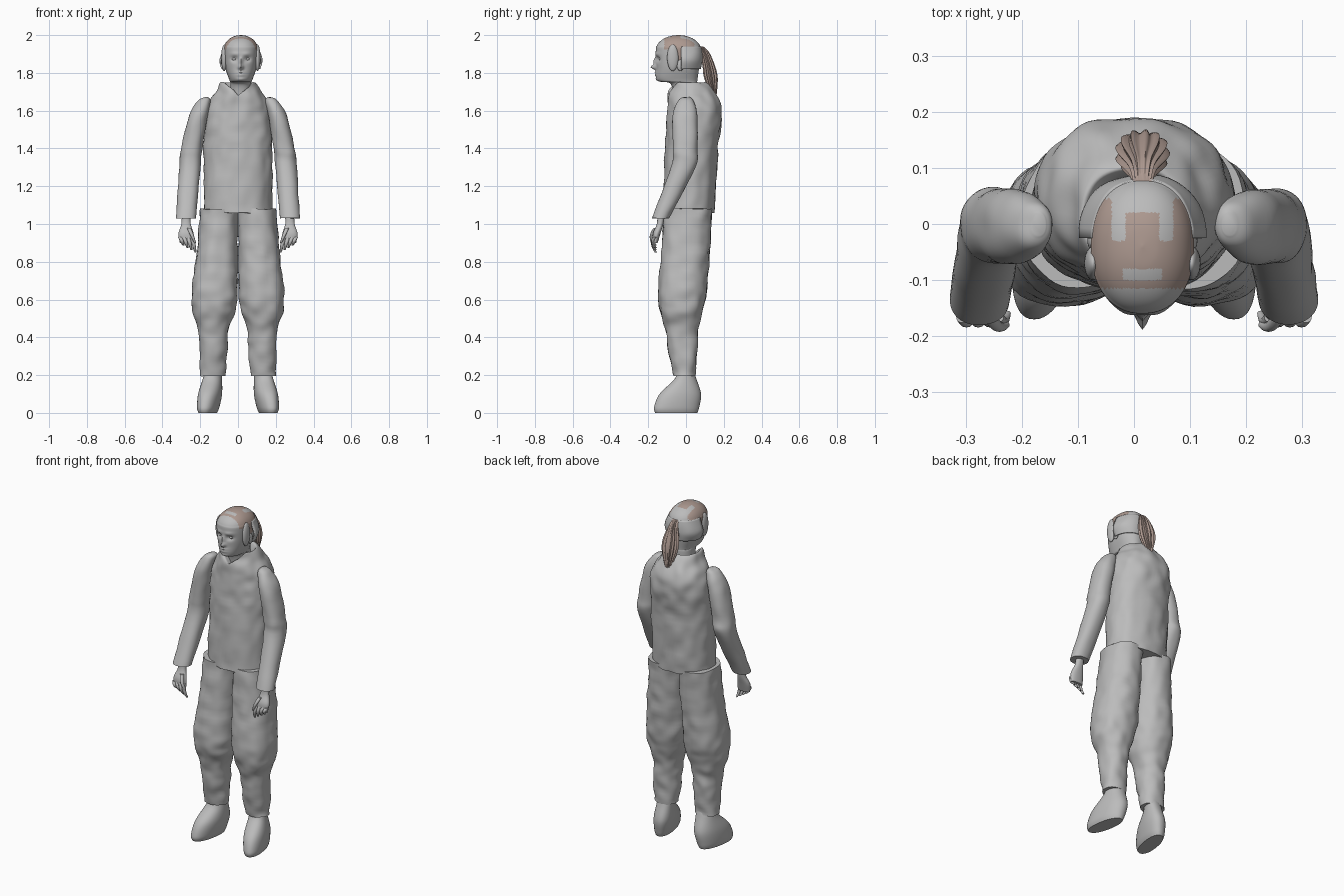
import bpy
import bmesh
from math import cos, sin, pi, exp, copysign, radians
from mathutils import Vector, noise

default_cube = bpy.data.objects.get("Cube")
if default_cube:
    bpy.data.objects.remove(default_cube, do_unlink=True)


def make_material(name, colour):
    mat = bpy.data.materials.new(name)
    mat.use_nodes = True
    mat.diffuse_color = colour
    mat.node_tree.nodes["Principled BSDF"].inputs["Base Color"].default_value = colour
    return mat


GREY = make_material("pale_grey", (0.5, 0.5, 0.5, 1))
BROWN = make_material("brown_hair", (0.42, 0.32, 0.28, 1))
HEAD_X = 0.015


def smooth_rows(rows, steps):
    """Fill in rows between the given ones with a Catmull-Rom curve."""
    result = []
    last = len(rows) - 1
    for i in range(last):
        before, start = rows[max(i - 1, 0)], rows[i]
        end, after = rows[i + 1], rows[min(i + 2, last)]
        for k in range(steps):
            t = k / steps
            result.append([
                b + t / 2 * (c - a + t * (2 * a - 5 * b + 4 * c - d + t * (3 * (b - c) + d - a)))
                for a, b, c, d in zip(before, start, end, after)])
    result.append(rows[last])
    return result


def finish(obj):
    bpy.ops.object.select_all(action="DESELECT")
    obj.select_set(True)
    bpy.context.view_layer.objects.active = obj
    bpy.ops.object.shade_smooth_by_angle(angle=radians(50))


def rounded(value):
    """Push a circle slightly towards a rounded square."""
    return copysign(abs(value) ** 0.9, value)


def loft(name, rows, side=1, seg=48, steps=6, wrinkle=0, flutes=0, shape=None,
         keep=None, open_top=False, mats=(GREY,), paint=None):
    """Skin level rings, each given as (z, half width, front y, back y, optional centre x)."""
    bm = bmesh.new()
    rings = []
    for z, half, front, back, mid in smooth_rows([(*row, 0)[:5] for row in rows], steps):
        ring = []
        for k in range(seg):
            angle = 2 * pi * k / seg
            flute = 1 + 0.12 * cos(flutes * angle) if flutes else 1
            x = mid + half * flute * rounded(cos(angle))
            y = (front + back) / 2 + (back - front) / 2 * flute * rounded(sin(angle))
            co = Vector((x, y, z))
            if shape:
                shape(co)
            co.x *= side
            ring.append(bm.verts.new(co))
        rings.append(ring)
    for low, high in zip(rings, rings[1:]):
        for k in range(seg):
            bm.faces.new((low[k - 1], low[k], high[k], high[k - 1]))
    if not keep:
        bm.faces.new(rings[0])
        if not open_top:
            bm.faces.new(rings[-1])
    bmesh.ops.recalc_face_normals(bm, faces=bm.faces[:])
    if keep:
        unwanted = [f for f in bm.faces if not keep(f.calc_center_median())]
        bmesh.ops.delete(bm, geom=unwanted, context="FACES")
    if wrinkle:
        bm.normal_update()
        for v in bm.verts:
            v.co += v.normal * wrinkle * noise.noise(v.co * 16)
    if paint:
        for f in bm.faces:
            f.material_index = paint(f.calc_center_median())
    mesh = bpy.data.meshes.new(name)
    bm.to_mesh(mesh)
    bm.free()
    for mat in mats:
        mesh.materials.append(mat)
    obj = bpy.data.objects.new(name, mesh)
    bpy.context.collection.objects.link(obj)
    finish(obj)
    return obj


def ball(name, location, size):
    bpy.ops.mesh.primitive_uv_sphere_add(segments=24, ring_count=16, radius=1, location=location)
    obj = bpy.context.object
    obj.name = name
    obj.scale = size
    obj.data.materials.append(GREY)
    finish(obj)


def finger(name, side, knuckle, tip):
    """A tapered finger that bows forward between its knuckle and its tip."""
    rows = []
    for i in range(5):
        t = i / 4
        p = Vector(knuckle).lerp(Vector(tip), t)
        p.y -= 0.012 * sin(pi * t)
        radius = 0.011 * (1 - t * t / 2)
        rows.append((p.z, radius, p.y - radius, p.y + radius, p.x))
    loft(name, rows, side, seg=12, steps=2)


# Jacket with a notched, open collar
def collar_notch(co):
    if co.y < -0.03 and co.z > 1.6:
        co.z = min(co.z, 1.68 + 0.9 * abs(co.x))


loft("jacket", [
    (1.06, .18, -.12, .15), (1.4, .18, -.11, .17), (1.6, .17, -.1, .19), (1.7, .12, -.09, .15),
    (1.75, .09, -.07, .1), (1.68, .07, -.06, .08)],
    seg=72, steps=10, wrinkle=.009, shape=collar_notch, open_top=True)

# Facial relief: (side offset, z, width, height, push forward)
BUMPS = [
    (0, 1.83, .012, .012, .03), (0, 1.86, .009, .02, .015), (.034, 1.873, .018, .012, -.015),
    (.03, 1.9, .025, .009, .005), (0, 1.803, .02, .006, .008), (0, 1.788, .02, .006, .008),
    (0, 1.766, .02, .01, .006)]


def face_relief(co):
    if co.y < -0.06:
        for offset, z, width, height, push in BUMPS:
            across = (abs(co.x) - offset) / width
            along = (co.z - z) / height
            co.y -= push * exp(-across * across - along * along)


# Hair colour covers the crown, with a grey parting and forelock
def scalp_paint(c):
    across = abs(c.x)
    on_crown = c.z > 1.925 and -0.115 < c.y < 0.045
    on_temple = c.z > 1.87 and -0.05 < c.y < 0
    forelock = across < 0.035 and -0.1 < c.y < -0.08
    parting = across < 0.055 and c.y > -0.03 and not (across < 0.03 and c.y < 0.02)
    return int((on_crown or on_temple) and not forelock and not parting)


# Head: neck and jaw rings, then a dome for the skull
head_rows = [
    (1.64, .06, -.06, .06), (1.74, .055, -.08, .06), (1.76, .06, -.15, .06), (1.83, .083, -.157, .07)]
for i in range(6):
    rise = pi * i / 10.1
    depth = 0.12 * cos(rise)
    head_rows.append((1.92 + 0.08 * sin(rise), 0.092 * cos(rise), -0.04 - depth, depth - 0.04))
head = loft("head", head_rows, seg=96, steps=12, shape=face_relief,
            mats=(GREY, BROWN), paint=scalp_paint)
head.location.x = HEAD_X

# Hair swept round the back of the head
hair = loft("back_hair", [(1.82, .1, -.13, .08), (1.87, .114, -.14, .09), (1.94, .09, -.13, .08)],
            wrinkle=.004, keep=lambda c: c.y > -0.033)
hair.location.x = HEAD_X
hair.modifiers.new("thickness", "SOLIDIFY").thickness = 0.008

# Ponytail with strand grooves
ponytail = loft("ponytail", [
    (1.94, .016, .06, .09), (1.91, .023, .075, .12), (1.84, .042, .09, .15), (1.77, .04, .1, .165),
    (1.67, .01, .14, .16)], seg=80, flutes=13, mats=(BROWN,))
ponytail.location.x = HEAD_X


def toe_out(co):
    co.x -= 0.16 * co.y


for side, label in ((1, "left"), (-1, "right")):
    # Eyes, ears and side locks
    ball(label + "_eye", (HEAD_X + side * .034, -.132, 1.873), (.014, .012, .009))
    ball(label + "_ear", (HEAD_X + side * .088, -.03, 1.84), (.01, .018, .03))
    ball(label + "_side_lock", (HEAD_X + side * .088, -.07, 1.88), (.016, .03, .07))

    # Sleeve, bent forward at the elbow
    loft(label + "_sleeve", [
        (1.67, .012, -.02, .02, .17), (1.65, .035, -.045, .04, .18), (1.57, .05, -.07, .06, .21),
        (1.4, .056, -.07, .06, .245), (1.3, .056, -.08, .05, .255), (1.03, .053, -.18, -.09, .275)],
        side, wrinkle=.004)

    # Hand with four curled fingers and a thumb
    loft(label + "_palm", [
        (1.06, .022, -.15, -.11, .275), (1, .025, -.155, -.12, .275), (.95, .04, -.175, -.135, .275),
        (.9, .038, -.175, -.15, .27)], side)
    for i in range(4):
        x = 0.243 + 0.021 * i
        finger(f"{label}_finger_{i + 1}", side, (x, -.165, .93), (x - .018, -.16, .85 + .012 * i))
    finger(label + "_thumb", side, (.26, -.16, .98), (.227, -.18, .9))

    # Baggy trouser leg gathered below the knee
    loft(label + "_trouser_leg", [
        (1.08, .1, -.115, .14, .1), (.85, .11, -.13, .125, .11), (.65, .121, -.147, .11, .123),
        (.55, .113, -.14, .09, .127), (.45, .083, -.11, .065, .13), (.35, .075, -.095, .06, .13),
        (.195, .068, -.065, .05, .135)], side, steps=9, wrinkle=.008)

    # Soft boot, toe turned slightly outward
    loft(label + "_boot", [
        (.23, .045, -.05, .04, .13), (.18, .05, -.06, .055, .135), (.1, .06, -.14, .08, .143),
        (.03, .055, -.169, .07, .15), (0, .045, -.163, .06, .152)], side, shape=toe_out)
